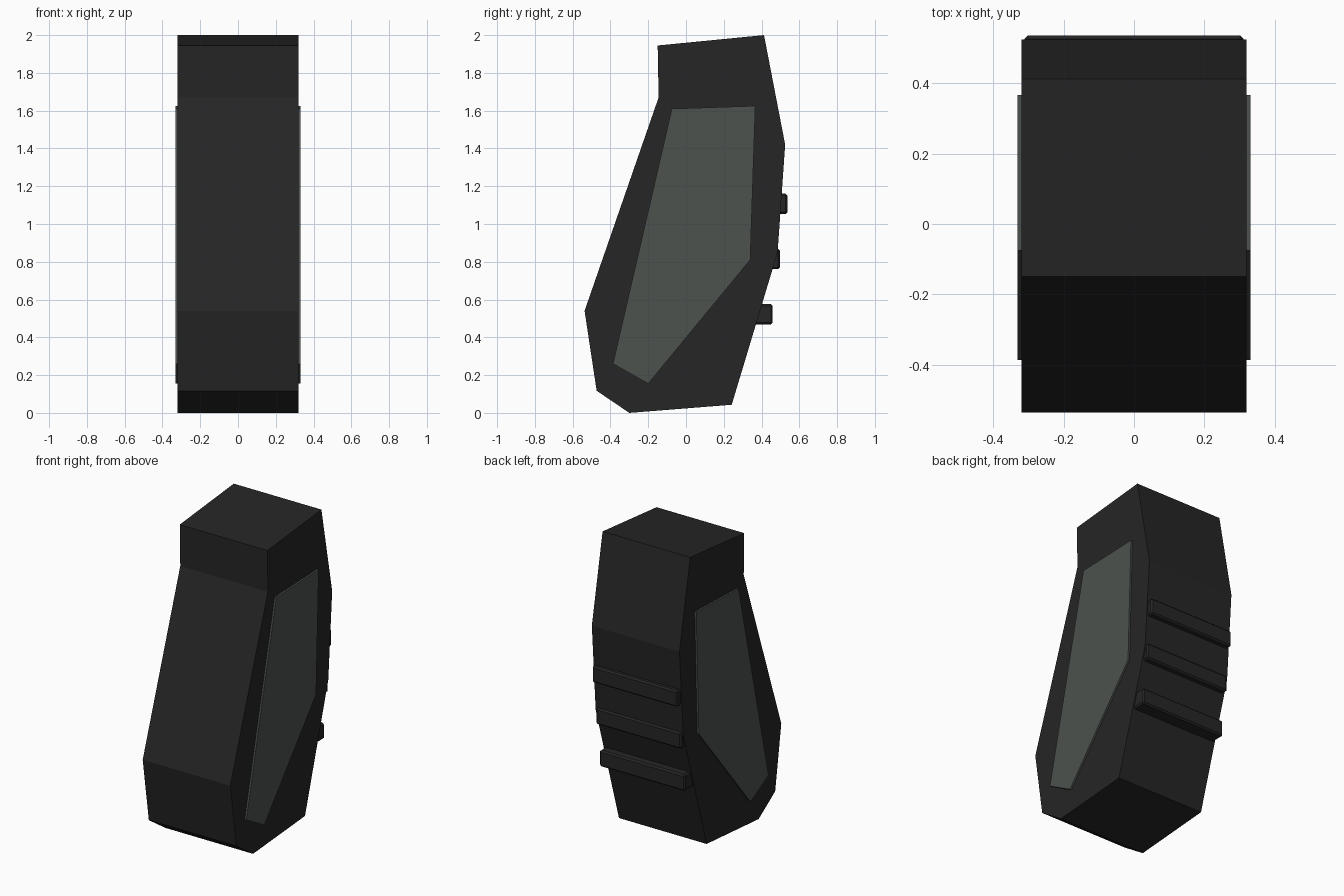
import bpy, bmesh

if "Cube" in bpy.data.objects:
    bpy.data.objects.remove(bpy.data.objects["Cube"])


def material(name, rgb):
    m = bpy.data.materials.new(name)
    m.diffuse_color = (*rgb, 1)
    m.use_nodes = True
    m.node_tree.nodes["Principled BSDF"].inputs["Base Color"].default_value = m.diffuse_color
    return m


black = material("black polymer", (0.019, 0.019, 0.019))
grey = material("grey green panel", (0.073, 0.085, 0.075))


def extrude_profile(name, profile, x0, x1, mat, bevel=0):
    """Extrude a (y, z) outline along x."""
    bm = bmesh.new()
    face = bm.faces.new([bm.verts.new((x0, y, z)) for y, z in profile])
    ext = bmesh.ops.extrude_face_region(bm, geom=[face])
    verts = [g for g in ext["geom"] if isinstance(g, bmesh.types.BMVert)]
    bmesh.ops.translate(bm, verts=verts, vec=(x1 - x0, 0, 0))
    if bevel:
        bmesh.ops.bevel(bm, geom=bm.edges[:], offset=bevel, segments=1,
                        affect='EDGES', profile=0.5)
    bmesh.ops.recalc_face_normals(bm, faces=bm.faces)
    me = bpy.data.meshes.new(name)
    bm.to_mesh(me)
    bm.free()
    me.materials.append(mat)
    ob = bpy.data.objects.new(name, me)
    bpy.context.collection.objects.link(ob)
    return ob


# Grip body
extrude_profile("grip_body", [
    (-0.15, 1.945), (0.413, 2.0), (0.525, 1.42), (0.485, 0.85), (0.242, 0.043),
    (-0.30, 0.0), (-0.473, 0.117), (-0.537, 0.54), (-0.145, 1.67)],
    -0.32, 0.32, black)

# Side panels, slightly proud of the body
panel = [(-0.075, 1.61), (0.367, 1.625), (0.34, 0.81), (-0.2, 0.155), (-0.387, 0.26)]
for side, s in (("right", 1), ("left", -1)):
    extrude_profile(side + "_panel", panel, s * 0.315, s * 0.332, grey)

# Finger ribs across the back
for i, (y, z) in enumerate([(0.537, 1.107), (0.497, 0.815), (0.459, 0.522)]):
    h = 0.054
    extrude_profile(f"back_rib_{i + 1}",
                    [(y - 0.15, z - h), (y, z - h), (y, z + h), (y - 0.15, z + h)],
                    -0.312, 0.312, black, 0.01)
